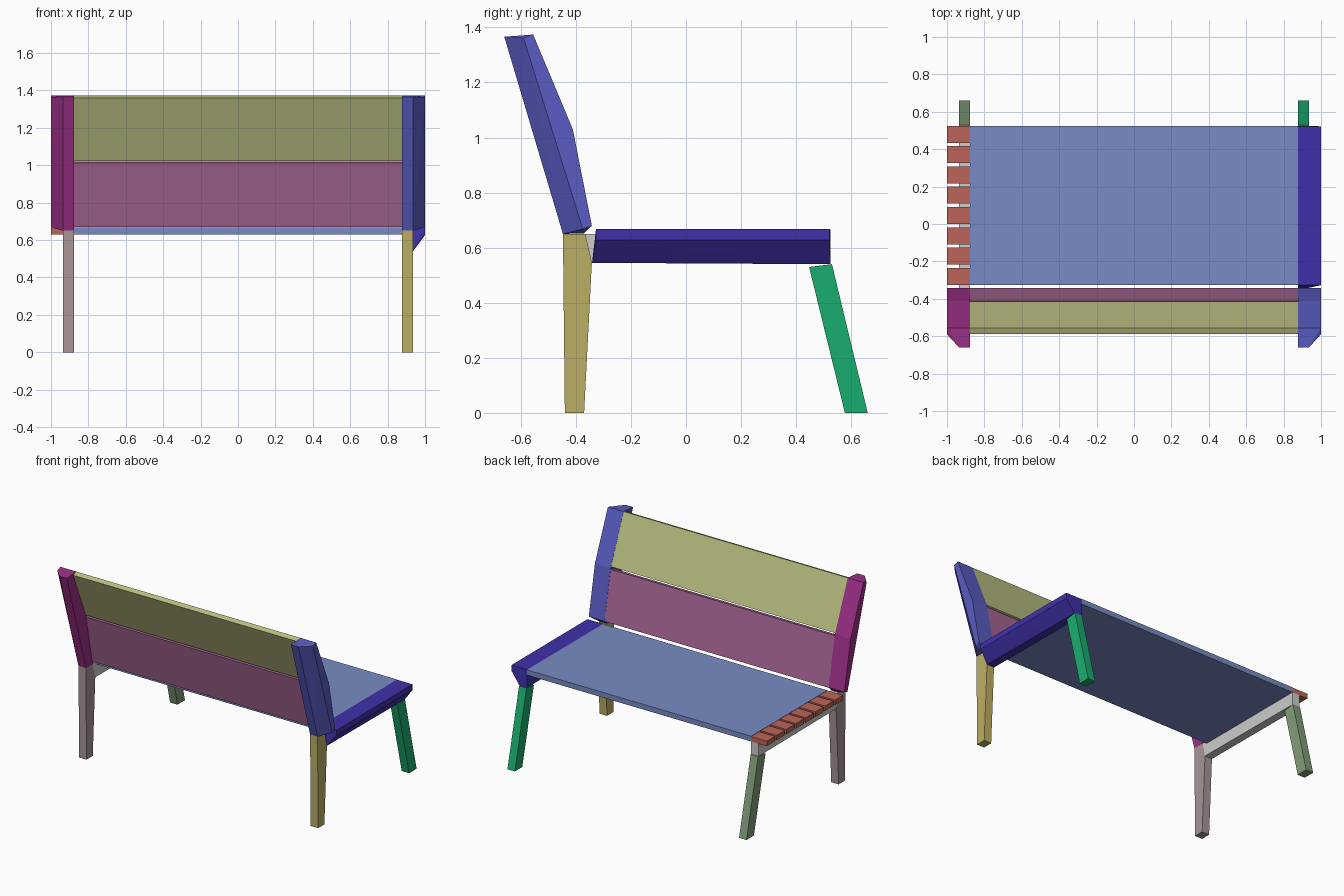
import bpy, bmesh

if "Cube" in bpy.data.objects:
    bpy.data.objects.remove(bpy.data.objects["Cube"])


def extrude_points(profile, x0, x1):
    """Place a (y, z) profile at two x positions."""
    return [(x, y, z) for x in (x0, x1) for y, z in profile]


def solid(name, points, color=None, mirror=False):
    """Flat-faced convex solid through the given points."""
    bm = bmesh.new()
    for x, y, z in points:
        bm.verts.new((-x if mirror else x, y, z))
    bmesh.ops.convex_hull(bm, input=bm.verts[:])
    loose = [v for v in bm.verts if not v.link_faces]
    bmesh.ops.delete(bm, geom=loose, context='VERTS')
    bmesh.ops.dissolve_limit(bm, angle_limit=0.01, verts=bm.verts[:], edges=bm.edges[:])
    bmesh.ops.recalc_face_normals(bm, faces=bm.faces[:])
    mesh = bpy.data.meshes.new(name)
    bm.to_mesh(mesh)
    bm.free()
    if color:
        mat = bpy.data.materials.new(name + "_paint")
        mat.diffuse_color = (*color, 1)
        mat.use_nodes = True
        mat.node_tree.nodes["Principled BSDF"].inputs["Base Color"].default_value = mat.diffuse_color
        mesh.materials.append(mat)
    obj = bpy.data.objects.new(name, mesh)
    bpy.context.collection.objects.link(obj)
    return obj


IN, MID, OUT = 0.877, 0.935, 1.0   # inner edge, frame outside, slat end
TOP, UNDER = 0.667, 0.63           # seat board

# Seat board
seat = [(-0.325, UNDER), (-0.325, TOP), (0.525, TOP), (0.525, UNDER)]
solid("seat", extrude_points(seat, -IN, IN), (0.19, 0.26, 0.55))

# Right seat end: board and rail as one tapered block
end_top = [(-0.327, TOP), (-0.327, 0.627), (0.522, TOP), (0.522, 0.627)]
rail_low = [(-0.341, 0.545), (0.525, 0.54)]
solid("seat_end_right",
      extrude_points(end_top, IN, OUT) + extrude_points(rail_low, IN, MID),
      (0.05, 0.03, 0.4))

# Left seat end: open slats over a rail
for i in range(8):
    y1 = 0.525 - i * 0.1085
    y0 = y1 - 0.091
    slat = [(y0, UNDER), (y0, 0.665), (y1, 0.665), (y1, UNDER)]
    solid(f"seat_slat_{i + 1}", extrude_points(slat, -OUT, -IN), (0.5, 0.13, 0.1))
rail = [(-0.375, 0.65), (-0.33, UNDER), (-0.341, 0.545), (0.525, 0.54), (0.525, UNDER)]
solid("seat_rail_left", extrude_points(rail, -MID, -IN))

# Legs: straight pair under the backrest, splayed pair on the open side
back_leg = [(-0.44, 0), (-0.37, 0), (-0.342, 0.545), (-0.365, 0.65), (-0.447, 0.65)]
open_leg = [(0.577, 0), (0.66, 0), (0.53, 0.54), (0.447, 0.53)]

# Backrest ends: wide slat section narrowing to a leaning post
slat_side = [(-0.59, 1.362), (-0.555, 1.374), (-0.411, 1.03), (-0.342, 0.68), (-0.375, 0.668)]
post_side = [(-0.66, 1.366), (-0.447, 0.65), (-0.37, 0.652)]
end_points = extrude_points(slat_side, IN, OUT) + extrude_points(post_side, IN, MID)

looks = {"right": ((0.5, 0.43, 0.13), (0.01, 0.42, 0.16), (0.1, 0.11, 0.54)),
         "left": ((0.4, 0.3, 0.31), (0.22, 0.34, 0.19), (0.34, 0.03, 0.25))}
for side, (c_back, c_open, c_end) in looks.items():
    flip = side == "left"
    solid(f"backrest_leg_{side}", extrude_points(back_leg, IN, MID), c_back, flip)
    solid(f"splayed_leg_{side}", extrude_points(open_leg, IN, MID), c_open, flip)
    solid(f"backrest_end_{side}", end_points, c_end, flip)

# Backrest panels
upper = [(-0.589, 1.361), (-0.556, 1.374), (-0.415, 1.037), (-0.448, 1.024)]
lower = [(-0.446, 1.012), (-0.411, 1.02), (-0.342, 0.678), (-0.376, 0.669)]
solid("backrest_upper_panel", extrude_points(upper, -IN, IN), (0.5, 0.52, 0.22))
solid("backrest_lower_panel", extrude_points(lower, -IN, IN), (0.38, 0.13, 0.29))
